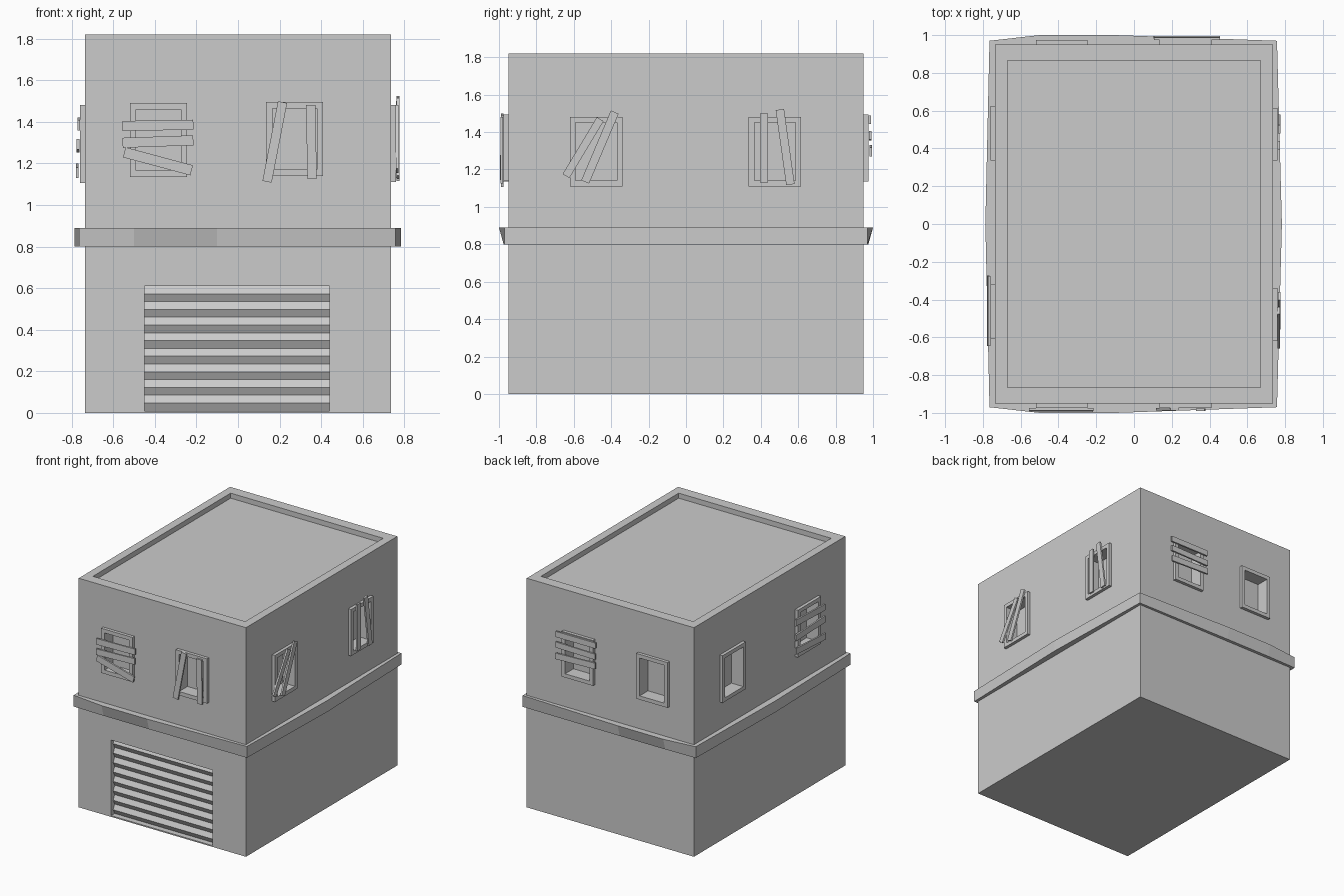
import bpy, bmesh
from math import radians, cos, sin
from mathutils import Matrix, Vector

if "Cube" in bpy.data.objects:
    bpy.data.objects.remove(bpy.data.objects["Cube"])

HX, HY, H = 0.735, 0.95, 1.82


def make(name, bm):
    bmesh.ops.recalc_face_normals(bm, faces=bm.faces)
    me = bpy.data.meshes.new(name)
    bm.to_mesh(me)
    bm.free()
    ob = bpy.data.objects.new(name, me)
    bpy.context.collection.objects.link(ob)
    return ob


def box(bm, lo, hi, m=Matrix()):
    lo, hi = Vector(lo), Vector(hi)
    t = Matrix.Translation((lo + hi) / 2) @ Matrix.Diagonal((*(hi - lo), 1))
    bmesh.ops.create_cube(bm, size=1, matrix=m @ t)


def loft(bm, loops, cyclic=False):
    rows = [[bm.verts.new(p) for p in lp] for lp in loops]
    n = len(rows[0])
    pairs = list(zip(rows, rows[1:])) + ([(rows[-1], rows[0])] if cyclic else [])
    for a, b in pairs:
        for i in range(n):
            j = (i + 1) % n
            bm.faces.new((a[i], a[j], b[j], b[i]))
    if not cyclic:
        bm.faces.new(rows[0])
        bm.faces.new(rows[-1])


def wall(u, n, dist):
    """Wall space: (along wall, height, outward) to world."""
    m = Matrix((u, (0, 0, 1), n)).transposed().to_4x4()
    m.translation = Vector(n) * dist
    return m


X, Y = (1, 0, 0), (0, 1, 0)
WALLS = {"front": wall(X, (0, -1, 0), HY), "back": wall(X, Y, HY),
         "right": wall(Y, X, HX), "left": wall(Y, (-1, 0, 0), HX)}

# window: wall, u0, u1, z0, z1, boards (u, z, length, width, angle)
WINDOWS = [
    ("front", -.52, -.245, 1.135, 1.49, [(-.385, 1.383, .34, .048, 1), (-.385, 1.305, .34, .048, 2),
                                         (-.385, 1.21, .335, .05, -15)]),
    ("front", .135, .41, 1.14, 1.495, [(.177, 1.303, .39, .045, 79), (.353, 1.303, .355, .045, 91)]),
    ("right", -.62, -.34, 1.11, 1.48, [(-.55, 1.317, .355, .042, 59), (-.46, 1.32, .405, .045, 67)]),
    ("right", .335, .615, 1.11, 1.48, [(.417, 1.315, .37, .043, 90), (.53, 1.32, .405, .045, 98)]),
    ("left", -.61, -.32, 1.105, 1.48, [(-.46, 1.39, .37, .05, 2), (-.46, 1.285, .37, .05, -2),
                                       (-.46, 1.165, .37, .05, 3)]),
    ("left", .335, .625, 1.105, 1.48, []),
    ("back", -.52, -.245, 1.135, 1.495, []),
    ("back", .135, .41, 1.135, 1.495, [(.28, 1.465, .35, .045, 0), (.28, 1.38, .35, .045, 1),
                                       (.28, 1.30, .35, .048, -2)]),
]

# openings cut from the walls, roof and shutter bay
cut = bmesh.new()
box(cut, (-.67, -.865, H - .04), (.67, .865, H + .1))
box(cut, (-.45, -HY - .1, .01), (.44, -HY + .06, .61))
for i, (side, u0, u1, z0, z1, boards) in enumerate(WINDOWS, 1):
    m, f = WALLS[side], .03
    box(cut, (u0 + f, z0 + f, -.08), (u1 - f, z1 - f, .1), m)

    # window frame
    bm = bmesh.new()

    def rect(g, d):
        return [m @ Vector(p) for p in ((u0 + g, z0 + g, d), (u1 - g, z0 + g, d),
                                        (u1 - g, z1 - g, d), (u0 + g, z1 - g, d))]
    loft(bm, [rect(0, -.002), rect(0, .025), rect(f, .025), rect(f, -.002)], True)
    make(f"{side}_window_frame_{i}", bm)

    # boards nailed over the window
    if boards:
        bm = bmesh.new()
        for k, (u, z, ln, w, a) in enumerate(boards):
            d = .025 + .003 * k
            t = m @ Matrix.Translation((u, z, d)) @ Matrix.Rotation(radians(a), 4, 'Z')
            box(bm, (-ln / 2, -w / 2, 0), (ln / 2, w / 2, .013), t)
        make(f"{side}_window_boards_{i}", bm)
cutter = make("opening_cutter", cut)
cutter.hide_render = True

# building body
bm = bmesh.new()
box(bm, (-HX, -HY, 0), (HX, HY, H))
body = make("building_walls", bm)
mod = body.modifiers.new("openings", 'BOOLEAN')
mod.operation, mod.solver, mod.object = 'DIFFERENCE', 'EXACT', cutter
bpy.context.view_layer.objects.active = body
bpy.ops.object.modifier_apply(modifier=mod.name)
bpy.data.objects.remove(cutter)

# ledge around the middle, bulging a little at the top
def ledge(z, bulge):
    half = [(-.765, -.97), (-.5, -bulge), (-.1, -bulge), (.757, -.97), (.783, 0)]
    back = [(x, -y) for x, y in reversed(half[:4])]
    return [(x, y, z) for x, y in half + back + [(-.787, 0)]]


bm = bmesh.new()
loft(bm, [ledge(.80, .975), ledge(.89, 1.0)])
make("middle_ledge", bm)

# corrugated roller shutter
bm = bmesh.new()
n = 16
rows = []
for k in range(n + 1):
    y, z = -HY + (.025 if k % 2 else .045), .01 + .6 * k / n
    rows.append([bm.verts.new((x, y, z)) for x in (-.45, .44)])
for a, b in zip(rows, rows[1:]):
    bm.faces.new((a[0], a[1], b[1], b[0]))
make("roller_shutter", bm)
